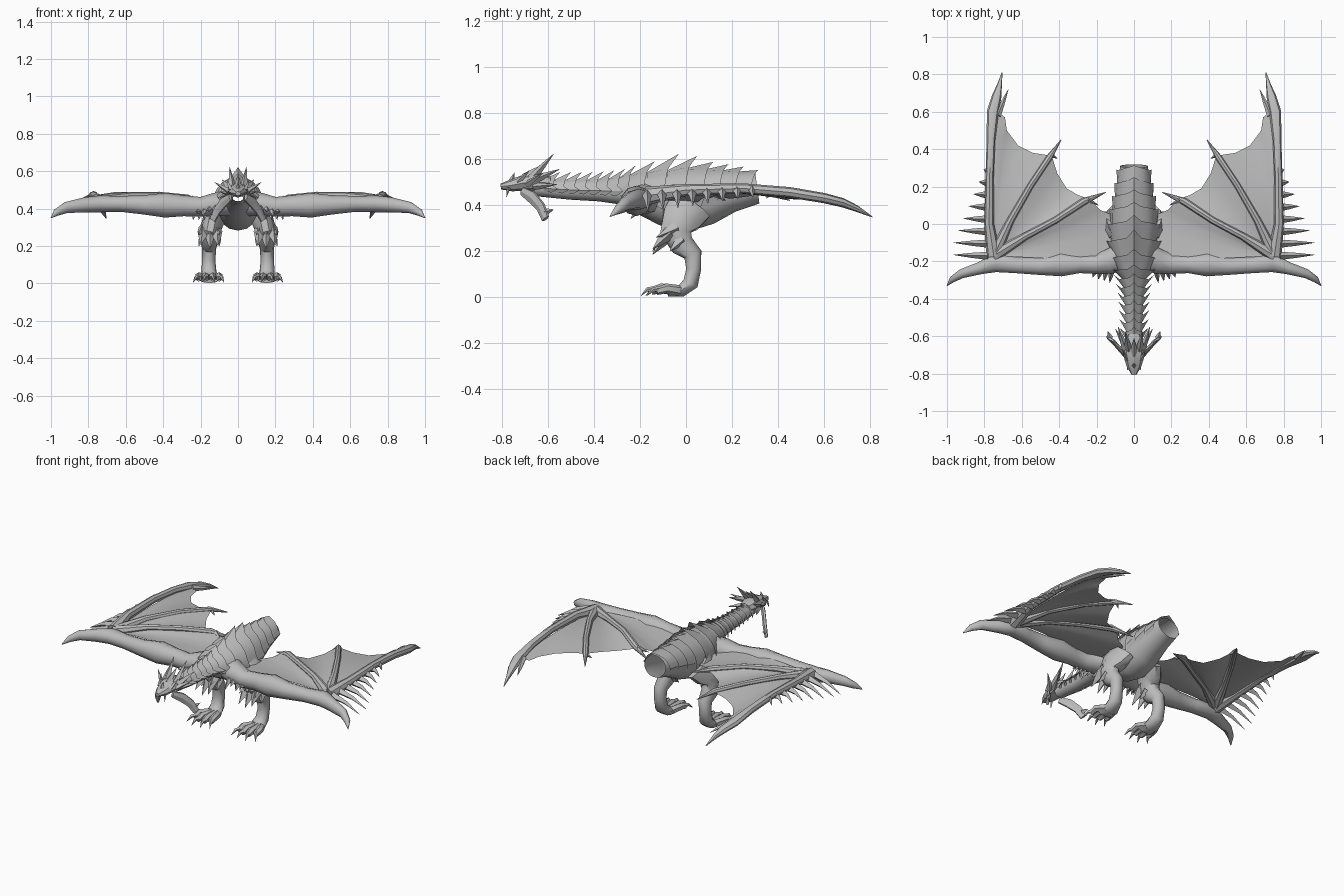
import bpy
import bmesh
from math import sin, cos, pi, radians
from mathutils import Vector

default_cube = bpy.data.objects.get("Cube")
if default_cube:
    bpy.data.objects.remove(default_cube, do_unlink=True)

grey = bpy.data.materials.new("scale_grey")
grey.use_nodes = True
colour = (0.5, 0.5, 0.5, 1)
grey.diffuse_color = colour
grey.node_tree.nodes["Principled BSDF"].inputs["Base Color"].default_value = colour

UP = Vector((0, 0, 1))
SIDE = Vector((1, 0, 0))


def finish(bm, name, mirrored=False, angle=40, closed=True):
    """Turn a bmesh into a shaded object, optionally mirrored across x."""
    if closed:
        bmesh.ops.recalc_face_normals(bm, faces=bm.faces)
    mesh = bpy.data.meshes.new(name)
    bm.to_mesh(mesh)
    bm.free()
    mesh.materials.append(grey)
    obj = bpy.data.objects.new(name, mesh)
    bpy.context.collection.objects.link(obj)
    if mirrored:
        mirror = obj.modifiers.new("mirror", 'MIRROR')
        mirror.use_mirror_merge = False
    bpy.ops.object.select_all(action='DESELECT')
    obj.select_set(True)
    bpy.context.view_layer.objects.active = obj
    bpy.ops.object.shade_smooth_by_angle(angle=radians(angle))
    return obj


def tube(bm, points, radii, sides=8, ref=UP, caps=True):
    """Loft elliptical rings along a path; a radius is a number or a pair."""
    points = [Vector(p) for p in points]
    rings = []
    for i, (p, r) in enumerate(zip(points, radii)):
        ru, rv = r if isinstance(r, tuple) else (r, r)
        tangent = points[min(i + 1, len(points) - 1)] - points[max(i - 1, 0)]
        tangent.normalize()
        u = (ref - tangent * ref.dot(tangent)).normalized()
        v = tangent.cross(u)
        rings.append([bm.verts.new(p + u * ru * cos(2 * pi * k / sides)
                                   + v * rv * sin(2 * pi * k / sides))
                      for k in range(sides)])
    for a, b in zip(rings, rings[1:]):
        for k in range(sides):
            n = (k + 1) % sides
            bm.faces.new((a[k], a[n], b[n], b[k]))
    if caps:
        bm.faces.new(rings[0])
        bm.faces.new(rings[-1])


def spike(bm, base, tip, radius, sides=5, bend=(0, 0, 0)):
    """A pointed horn, claw or thorn with an optional bend in the middle."""
    base, tip = Vector(base), Vector(tip)
    middle = base.lerp(tip, 0.5) + Vector(bend)
    ref = UP if abs((tip - base).normalized().z) < 0.9 else SIDE
    tube(bm, (base, middle, tip), (radius, radius * 0.6, 0.001), sides, ref)


# Neck and torso: one tube, open at the throat and at the tail stump
# Each row is y, centre height, half width, half height
TRUNK = [(-.66, .475, .04, .036), (-.5, .465, .043, .042), (-.38, .462, .05, .046),
         (-.28, .46, .066, .058), (-.2, .45, .1, .088), (-.1, .43, .122, .118),
         (0, .42, .122, .138), (.1, .432, .108, .115), (.2, .457, .09, .087),
         (.31, .472, .074, .066)]


def trunk_at(y):
    for a, b in zip(TRUNK, TRUNK[1:]):
        if y <= b[0]:
            t = (y - a[0]) / (b[0] - a[0])
            return [p + (q - p) * t for p, q in zip(a, b)]
    return list(TRUNK[-1])


bm = bmesh.new()
tube(bm, [(0, y, z) for y, z, _, _ in TRUNK], [(w, h) for _, _, w, h in TRUNK],
     16, SIDE, caps=False)
finish(bm, "neck_and_torso")


# Overlapping armour plates, each drawn out into a ridge spike
def plate(bm, y, length, flare, ridge, thorn):
    rows = []
    for rear in (0, 1):
        _, z, w, h = trunk_at(y + rear * length)
        row = []
        for k in range(-6, 7):
            a = radians(k * 18)
            grow = 1.01 + rear * flare
            back = length * rear * (1 - 0.35 * abs(k) / 6)
            x, lift = sin(a) * w * grow, cos(a) * h * grow
            if rear and k == 0:
                lift, back = lift + ridge, back + ridge * 0.7
            if rear and abs(k) == 5:
                x, back = x + thorn * (1 if k > 0 else -1), back + thorn
            row.append(bm.verts.new((x, y + back, z + lift)))
        rows.append(row)
    for k in range(12):
        bm.faces.new((rows[0][k], rows[0][k + 1], rows[1][k + 1], rows[1][k]))


bm = bmesh.new()
for i in range(8):
    plate(bm, -.62 + i * .047, .055, .22, .026, .026)
finish(bm, "neck_plates", angle=25, closed=False)

bm = bmesh.new()
for y, ridge in ((-.26, .035), (-.17, .055), (-.08, .04), (0, .025),
                 (.07, .02), (.14, .015), (.21, .005)):
    plate(bm, y, .1, .12, ridge, .01)
finish(bm, "back_plates", angle=25, closed=False)

# Head: skull with a tapering snout
bm = bmesh.new()
tube(bm, [(0, -.59, .495), (0, -.65, .5), (0, -.71, .495), (0, -.76, .485), (0, -.805, .48)],
     [(.04, .03), (.058, .038), (.054, .034), (.04, .026), (.014, .012)], 8, SIDE)
spike(bm, (0, -.76, .5), (0, -.745, .54), .014, 4)
spike(bm, (0, -.7, .515), (0, -.61, .58), .022, 4)
finish(bm, "skull", angle=25)

bm = bmesh.new()
for base, tip, r in (((.03, -.67, .515), (.045, -.575, .622), .02),
                     ((.045, -.67, .505), (.085, -.55, .555), .02),
                     ((.045, -.69, .49), (.125, -.62, .54), .016),
                     ((.045, -.66, .48), (.1, -.56, .49), .016),
                     ((.035, -.73, .5), (.06, -.68, .55), .014)):
    spike(bm, base, tip, r, 4)
finish(bm, "head_horns", True, 25)

bm = bmesh.new()
tube(bm, [(.04, -.71, .46), (.075, -.67, .435), (.11, -.63, .39), (.135, -.61, .34)],
     [(.012, .02), (.012, .03), (.012, .026), (.01, .022)], 6, Vector((1, -1, 0)))
spike(bm, (.125, -.61, .37), (.14, -.575, .38), .015, 4)
spike(bm, (.03, -.77, .475), (.034, -.78, .435), .008, 4)
finish(bm, "cheek_fangs", True, 25)

# Wing arm, running out past the wrist into a hooked thumb
bm = bmesh.new()
tube(bm, [(.05, -.17, .43), (.13, -.2, .42), (.2, -.215, .41), (.29, -.215, .415),
          (.39, -.215, .418), (.5, -.225, .42), (.63, -.22, .425), (.74, -.205, .425),
          (.82, -.235, .42), (.92, -.265, .405), (.97, -.295, .38), (1, -.33, .35)],
     [(.07, .08), (.062, .07), (.052, .055), (.056, .05), (.066, .068), (.052, .05),
      (.042, .045), (.045, .055), (.04, .035), (.03, .026), (.02, .018), .002], 10)
finish(bm, "wing_arms", True)

# Thorns around the shoulder
bm = bmesh.new()
for i in range(4):
    x = .12 + i * .03
    spike(bm, (x, -.25, .41 - i * .008), (x + .01, -.315 + i * .01, .36 + i % 2 * .025), .018, 4)
    spike(bm, (x + .02, -.2, .39), (x + .03, -.24, .34), .018, 4)
finish(bm, "shoulder_thorns", True, 25)

# Wing fingers spreading from the wrist
WRIST = (.75, -.17, .44)
bm = bmesh.new()
tube(bm, [WRIST, (.775, 0, .465), (.772, .25, .472), (.765, .45, .455), (.755, .6, .43),
          (.735, .68, .41), (.72, .74, .385), (.705, .81, .348)],
     [.04, .026, .022, .023, (.022, .032), (.02, .026), .014, .002])
tube(bm, [WRIST, (.66, .02, .468), (.55, .21, .47), (.45, .36, .455), (.39, .45, .42)],
     [.034, .02, .017, .017, .002])
tube(bm, [WRIST, (.58, -.065, .468), (.42, .02, .472), (.27, .12, .455), (.15, .17, .42)],
     [.034, .02, .018, .02, .002])
spike(bm, (.73, .58, .43), (.672, .72, .39), .02)
spike(bm, (.445, .37, .455), (.41, .35, .43), .013)
spike(bm, (.25, .13, .455), (.19, .1, .43), .015)
finish(bm, "wing_fingers", True)

# Thorns along the outer wing edge, longest by the wrist
bm = bmesh.new()
for i in range(8):
    y = -.17 + i * .065
    reach = .965 - max(0, i - 1) * .027
    spike(bm, (.78, y, .445 + .003 * i), (reach, y + .005, .37 + i * .009), .022, 4,
          (0, 0, .012))
finish(bm, "wing_edge_thorns", True, 25)

# Wing skin: fans from the wrist to each scalloped rear edge
bm = bmesh.new()
SCALLOPS = [
    [(.75, .62, .43), (.69, .57, .435), (.68, .5, .44), (.62, .42, .445),
     (.54, .38, .45), (.44, .365, .455)],
    [(.44, .365, .455), (.41, .27, .45), (.36, .19, .445), (.3, .155, .45), (.24, .135, .455)],
    [(.24, .135, .455), (.18, .075, .44), (.12, .05, .43), (.09, -.05, .43),
     (.09, -.14, .43), (.15, -.2, .43)]]
STEPS = 6
for edge in SCALLOPS:
    columns = []
    for j, point in enumerate(edge):
        sag = .018 * sin(pi * j / (len(edge) - 1))
        column = []
        for s in range(1, STEPS + 1):
            t = s / STEPS
            p = Vector(WRIST).lerp(Vector(point), t)
            p.z += .022 * sin(pi * t) - sag * t
            column.append(bm.verts.new(p))
        columns.append(column)
    hub = bm.verts.new(WRIST)
    for a, b in zip(columns, columns[1:]):
        bm.faces.new((hub, a[0], b[0]))
        for s in range(STEPS - 1):
            bm.faces.new((a[s], a[s + 1], b[s + 1], b[s]))
finish(bm, "wing_skin", True)

# Legs: thigh forward to the knee, shin back to the heel
bm = bmesh.new()
tube(bm, [(.1, .02, .4), (.13, -.02, .34), (.15, -.045, .28), (.152, -.015, .225),
          (.155, .03, .185), (.157, .033, .12), (.155, .02, .06), (.152, -.02, .028),
          (.152, -.08, .022)],
     [(.05, .1), (.06, .09), (.055, .07), (.046, .055), (.038, .042), (.036, .034),
      (.04, .036), (.05, .028), (.05, .02)], 10, SIDE)
finish(bm, "legs", True)

# Thorns on the front of the knee
bm = bmesh.new()
for x, side in ((.115, -.008), (.15, 0), (.185, .012)):
    spike(bm, (x, -.07, .28), (x + side, -.145, .185 + abs(side) * 2), .032, 4)
    spike(bm, (x, -.04, .3), (x + side * 2, -.13, .26), .028, 4)
    spike(bm, (x, -.02, .25), (x + side * 2, -.07, .2), .026, 4)
finish(bm, "knee_thorns", True, 25)

# Toes and claws
bm = bmesh.new()
for spread, reach in ((-.05, -.13), (-.015, -.15), (.025, -.15), (.06, -.125)):
    x = .15 + spread
    tube(bm, [(.15 + spread * .5, -.03, .028), (x, reach + .04, .038), (x, reach, .026)],
         [.024, .021, .017], 6)
    spike(bm, (x, reach + .01, .032), (x + spread * .5, reach - .045, .006), .016, 5,
          (0, 0, .014))
finish(bm, "toes", True)
